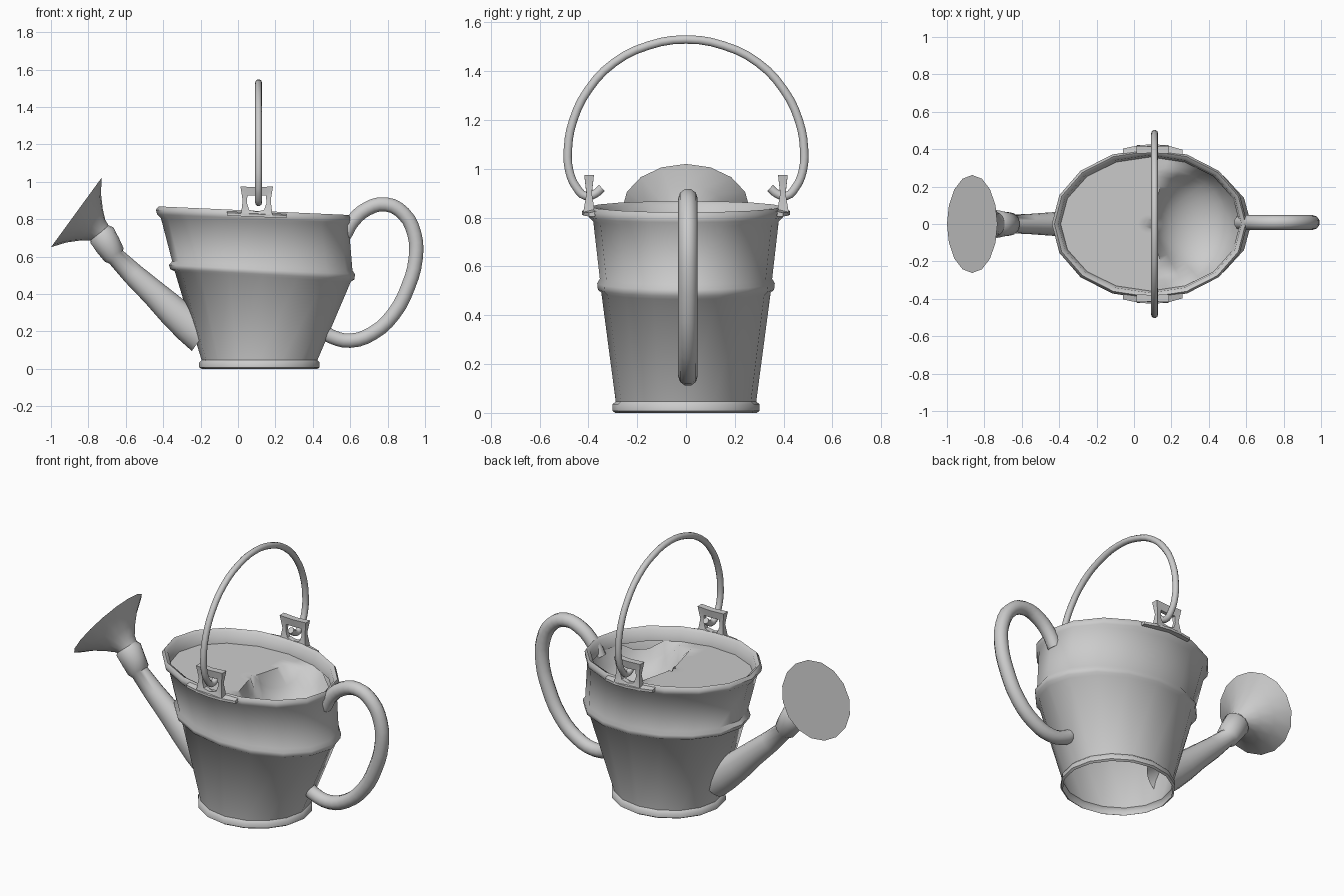
import bpy, math
from mathutils import Vector

if "Cube" in bpy.data.objects:
    bpy.data.objects.remove(bpy.data.objects["Cube"])


def make(name, verts, faces, angle=40):
    me = bpy.data.meshes.new(name)
    me.from_pydata([tuple(v) for v in verts], [], faces)
    ob = bpy.data.objects.new(name, me)
    bpy.context.collection.objects.link(ob)
    bpy.ops.object.select_all(action='DESELECT')
    ob.select_set(True)
    bpy.context.view_layer.objects.active = ob
    bpy.ops.object.shade_smooth_by_angle(angle=math.radians(angle))
    return ob


def loft(name, rings, cap_end=False, angle=40):
    n = len(rings[0])
    verts = [v for r in rings for v in r]
    faces = [(k*n + i, k*n + (i+1) % n, (k+1)*n + (i+1) % n, (k+1)*n + i)
             for k in range(len(rings)-1) for i in range(n)]
    if cap_end:
        faces.append(tuple(range((len(rings)-1)*n, len(rings)*n)))
    return make(name, verts, faces, angle)


def oval(xl, zl, xr, zr, ry, n=16):
    """Tilted oval ring from its left and right ends."""
    cx, cz, hx, hz = (xl+xr)/2, (zl+zr)/2, (xr-xl)/2, (zr-zl)/2
    return [Vector((cx + hx*math.cos(a), ry*math.sin(a), cz + hz*math.cos(a)))
            for a in (2*math.pi*i/n for i in range(n))]


def section(x, z, rn, ry, d, n=16):
    """Round section in the xz plane, perpendicular to direction d."""
    d = Vector(d).normalized()
    nx, nz = d.y, -d.x
    return [Vector((x + rn*nx*math.cos(a), ry*math.sin(a), z + rn*nz*math.cos(a)))
            for a in (2*math.pi*i/n for i in range(n))]


def tube(name, pts, r):
    cu = bpy.data.curves.new(name, 'CURVE')
    cu.dimensions = '3D'
    cu.bevel_depth, cu.bevel_resolution, cu.resolution_u = r, 3, 3
    cu.use_fill_caps = True
    sp = cu.splines.new('BEZIER')
    sp.bezier_points.add(len(pts)-1)
    for bp, p in zip(sp.bezier_points, pts):
        bp.co = p
        bp.handle_left_type = bp.handle_right_type = 'AUTO'
    ob = bpy.data.objects.new(name, cu)
    bpy.context.collection.objects.link(ob)


# Bucket body, open below, with base flange, middle bead and rolled rim
body = [
    (-.195, 0, .425, 0, .290), (-.208, .008, .437, .008, .302),
    (-.208, .034, .437, .034, .302), (-.195, .047, .425, .047, .288),
    (-.338, .52, .603, .465, .347), (-.362, .532, .622, .478, .361),
    (-.369, .555, .626, .505, .364), (-.352, .575, .612, .525, .353),
    (-.412, .805, .592, .765, .380), (-.432, .825, .604, .78, .398),
    (-.439, .85, .606, .805, .402), (-.425, .868, .596, .822, .390),
    (-.405, .855, .575, .808, .368), (-.392, .79, .566, .745, .358)]
loft("bucket_body", [oval(*b) for b in body], angle=50)

# Inner cover: flat on the spout side, scooped into a bowl on the handle side
n, m = 32, 14
rim = oval(-.392, .79, .566, .745, .358, n)
mid = Vector((.087, 0, .7675))
rings = []
for k in range(m):
    ring = []
    for p in rim:
        q = mid.lerp(p, 1 - k/m)
        s = 1 - ((q.x-.33)/.225)**2 - (q.y/.29)**2
        q.z -= .2*math.sqrt(max(0, s))
        ring.append(q)
    rings.append(ring)
loft("inner_cover", rings, cap_end=True, angle=60)

# Spout with collar
path = [(-.185, .18, .105, .085), (-.26, .235, .096, .08), (-.35, .31, .083, .07),
        (-.45, .405, .07, .062), (-.56, .505, .06, .054), (-.652, .597, .05, .05),
        (-.662, .608, .062, .062), (-.695, .66, .07, .066), (-.728, .715, .074, .074),
        (-.745, .735, .055, .055)]
secs = []
for i, (x, z, rn, ry) in enumerate(path):
    a, b = path[max(i-1, 0)], path[min(i+1, len(path)-1)]
    secs.append(section(x, z, rn, ry, (b[0]-a[0], b[1]-a[1])))
loft("spout", secs, angle=60)

# Sprinkler rose with flat oval face
rose = [(-.72, .715, .055, .055), (-.75, .742, .068, .07), (-.785, .77, .105, .115),
        (-.825, .803, .158, .178), (-.865, .835, .229, .262)]
loft("sprinkler_rose", [section(*r, (-.81, .59)) for r in rose], cap_end=True)

# Side handle
tube("side_handle", [(x, .008, z) for x, z in (
    (.57, .715), (.61, .785), (.69, .855), (.79, .879), (.885, .83), (.943, .72),
    (.95, .59), (.91, .44), (.83, .29), (.72, .19), (.60, .15), (.50, .172),
    (.47, .19))], .04)

# Wire bail with hooked ends
half = [(.345, .922), (.372, .898), (.41, .888), (.45, .925), (.478, .99), (.484, 1.08),
        (.462, 1.2), (.40, 1.325), (.295, 1.435), (.155, 1.505)]
tube("bail_handle", [(.11, -y, z) for y, z in half] + [(.11, 0, 1.53)]
     + [(.11, y, z) for y, z in reversed(half)], .018)

# Lug plates with holes (x offset, z, half thickness) and curved feet
outer = [(-.085, .815, .025), (0, .815, .025), (.085, .815, .025), (.075, .9, .011),
         (.087, .975, .02), (0, .97, .018), (-.087, .975, .02), (-.075, .9, .011)]
inner = [(-.04, .85, .014), (0, .84, .016), (.04, .85, .014), (.052, .885, .01),
         (.05, .927, .011), (0, .925, .011), (-.05, .927, .011), (-.052, .885, .01)]
for side, s in (("front", -1), ("back", 1)):
    loops = []
    for loop, f in ((outer, -1), (outer, 1), (inner, 1), (inner, -1), (outer, -1)):
        loops.append([Vector((.1 + x, s*.397 + f*t, z)) for x, z, t in loop])
    loft(side + "_lug", loops, angle=35)
    foot = []
    for x, y in ((-.06, .378), (.02, .395), (.10, .402), (.18, .395), (.26, .372)):
        z = .824 - .045*(x - .1)
        foot.append([Vector((x, s*(y + dy), z + dz)) for dy, dz in
                     ((-.012, -.012), (.025, -.012), (.025, .003), (-.012, .012))])
    ob = loft(side + "_lug_foot", [[foot[0][0].lerp(foot[0][2], .5)]*4] + foot,
              cap_end=True, angle=30)
